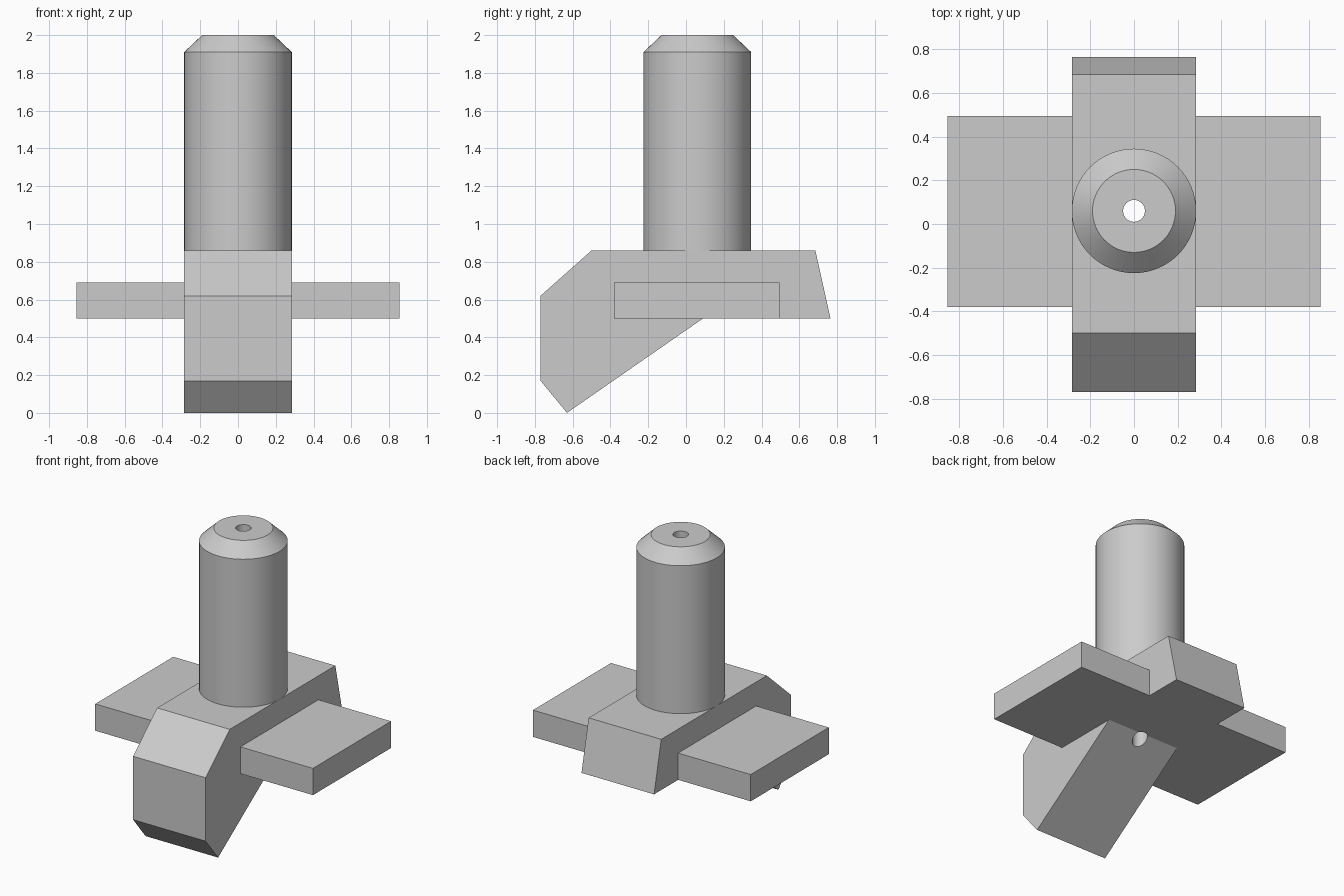
import bpy, bmesh, math
from mathutils import Matrix, Vector

cube = bpy.data.objects.get("Cube")
if cube:
    bpy.data.objects.remove(cube, do_unlink=True)

grey = bpy.data.materials.new("light grey")
grey.use_nodes = True
colour = (0.6, 0.6, 0.6, 1)
grey.diffuse_color = colour
grey.node_tree.nodes["Principled BSDF"].inputs["Base Color"].default_value = colour

HALF = 0.285      # half width of the body, and radius of the shank
BORE = 0.05
AXIS_Y = 0.06
DECK = 0.86
TOP = 2.0


def finish(name, bm):
    bmesh.ops.recalc_face_normals(bm, faces=bm.faces)
    mesh = bpy.data.meshes.new(name)
    bm.to_mesh(mesh)
    bm.free()
    mesh.materials.append(grey)
    obj = bpy.data.objects.new(name, mesh)
    bpy.context.collection.objects.link(obj)
    return obj


def smooth(obj):
    bpy.ops.object.select_all(action='DESELECT')
    obj.select_set(True)
    bpy.context.view_layer.objects.active = obj
    bpy.ops.object.shade_smooth_by_angle(angle=math.radians(30))


def box(name, low, high):
    low, high = Vector(low), Vector(high)
    bm = bmesh.new()
    place = Matrix.Translation((low + high) / 2) @ Matrix.Diagonal((*(high - low), 1))
    bmesh.ops.create_cube(bm, size=1, matrix=place)
    return finish(name, bm)


# Hooked body: side profile extruded across the width
profile = [(-0.77, 0.17), (-0.63, 0), (0.09, 0.5), (0.765, 0.5),
           (0.685, DECK), (-0.5, DECK), (-0.77, 0.62)]
bm = bmesh.new()
side = bm.faces.new([bm.verts.new((-HALF, y, z)) for y, z in profile])
sweep = bmesh.ops.extrude_face_region(bm, geom=[side], use_keep_orig=True)
moved = [v for v in sweep["geom"] if isinstance(v, bmesh.types.BMVert)]
bmesh.ops.translate(bm, verts=moved, vec=(2 * HALF, 0, 0))
body = finish("hooked_body", bm)

# Bore cutter, continuing the shank's bore through the body
bm = bmesh.new()
bmesh.ops.create_cone(bm, cap_ends=True, segments=64, radius1=BORE, radius2=BORE,
                      depth=2, matrix=Matrix.Translation((0, AXIS_Y, 0.5)))
cutter = finish("bore_cutter", bm)
cutter.hide_render = True
cutter.hide_set(True)
cut = body.modifiers.new("bore", 'BOOLEAN')
cut.operation = 'DIFFERENCE'
cut.solver = 'EXACT'
cut.object = cutter
# Apply the cut, then drop the helper
bpy.context.view_layer.objects.active = body
bpy.ops.object.modifier_apply(modifier=cut.name)
bpy.data.objects.remove(cutter, do_unlink=True)
smooth(body)

# Side wings
for label, sign in (("left", 1), ("right", -1)):
    inner, outer = sign * HALF, sign * 0.855
    box(label + "_wing", (min(inner, outer), -0.38, 0.5), (max(inner, outer), 0.495, 0.69))

# Hollow chamfered shank: a ring profile spun about its axis
ring = [(BORE, DECK), (HALF, DECK), (HALF, 1.91), (0.19, TOP), (BORE, TOP)]
bm = bmesh.new()
verts = [bm.verts.new((r, AXIS_Y, z)) for r, z in ring]
edges = [bm.edges.new((a, b)) for a, b in zip(verts, verts[1:] + verts[:1])]
bmesh.ops.spin(bm, geom=verts + edges, cent=(0, AXIS_Y, 0), axis=(0, 0, 1),
               angle=math.tau, steps=64, use_merge=True)
bmesh.ops.remove_doubles(bm, verts=bm.verts, dist=0.0001)
smooth(finish("shank", bm))
